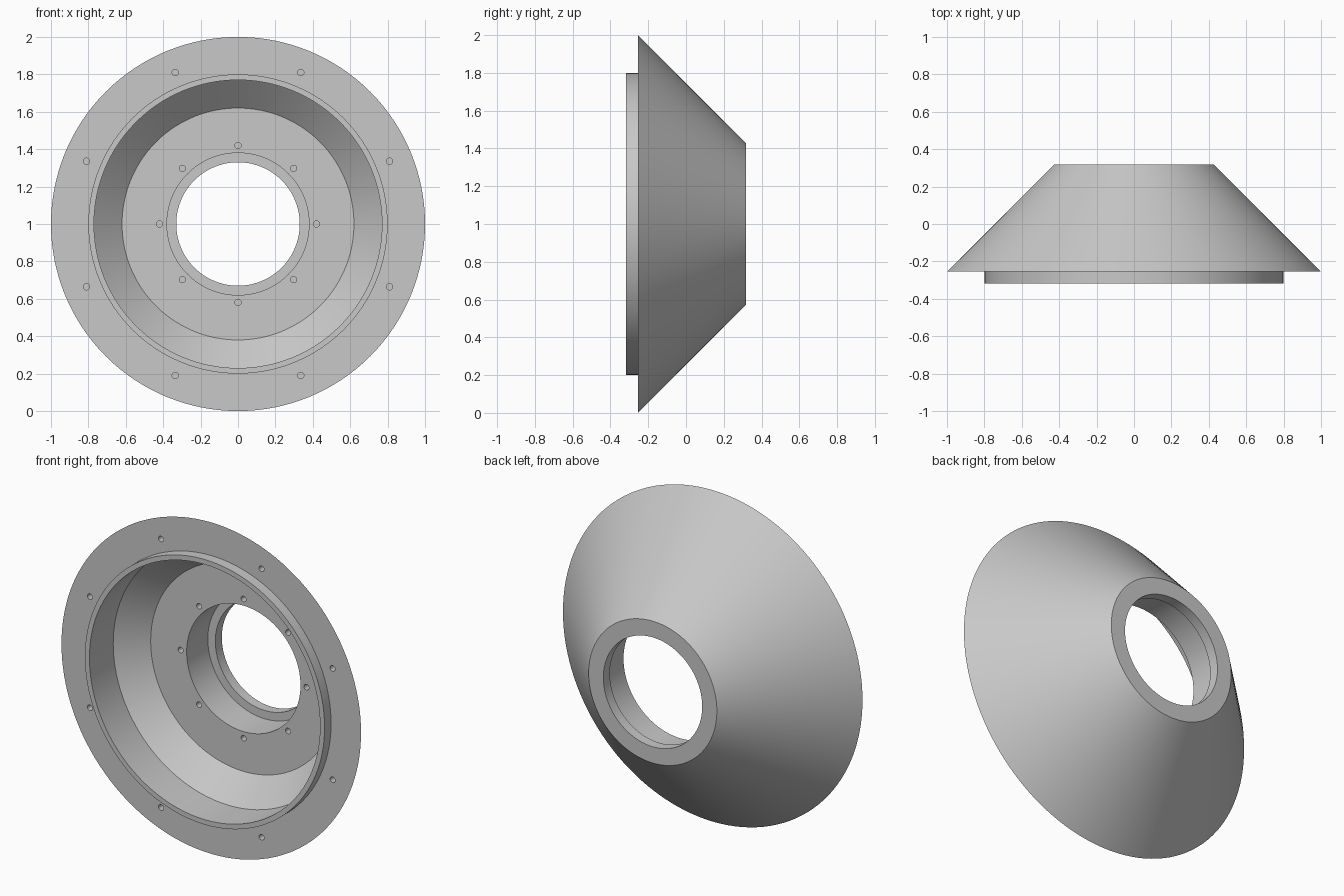
import bpy, bmesh
from math import cos, sin, pi, radians
from mathutils import Matrix, Vector

if "Cube" in bpy.data.objects:
    bpy.data.objects.remove(bpy.data.objects["Cube"], do_unlink=True)

SEGMENTS = 128
CENTRE_Z = 1.0
FLANGE_Y, FLOOR_Y = -0.255, 0.053
HOLE_RADIUS = 0.017

grey = bpy.data.materials.new("light_grey")
grey.use_nodes = True
colour = (0.58, 0.58, 0.58, 1)
grey.diffuse_color = colour
grey.node_tree.nodes["Principled BSDF"].inputs["Base Color"].default_value = colour


def make_object(name, bm):
    bmesh.ops.recalc_face_normals(bm, faces=bm.faces)
    mesh = bpy.data.meshes.new(name)
    bm.to_mesh(mesh)
    bm.free()
    mesh.materials.append(grey)
    obj = bpy.data.objects.new(name, mesh)
    bpy.context.collection.objects.link(obj)
    return obj


def revolve(name, profile):
    """Turn a closed (radius, y) profile around the front-to-back axis."""
    bm = bmesh.new()
    rings = []
    for i in range(SEGMENTS):
        a = 2 * pi * i / SEGMENTS
        rings.append([bm.verts.new((r * cos(a), y, CENTRE_Z + r * sin(a)))
                      for r, y in profile])
    count = len(profile)
    for i, ring in enumerate(rings):
        following = rings[(i + 1) % SEGMENTS]
        for j in range(count):
            k = (j + 1) % count
            bm.faces.new((ring[j], ring[k], following[k], following[j]))
    return make_object(name, bm)


def add_hole_circle(bm, radius, start_angle, face_y, depth):
    """Eight short pins that cut blind holes into a flat face."""
    margin = 0.02
    for i in range(8):
        a = start_angle + i * pi / 4
        place = Vector((radius * cos(a), face_y + (depth - margin) / 2,
                        CENTRE_Z + radius * sin(a)))
        bmesh.ops.create_cone(
            bm, cap_ends=True, segments=20, radius1=HOLE_RADIUS,
            radius2=HOLE_RADIUS, depth=depth + margin,
            matrix=Matrix.Translation(place) @ Matrix.Rotation(pi / 2, 4, "X"))


# Conical housing with front spigot, stepped cavity, bore and rear lip
housing = revolve("conical_housing", [
    (1.0, FLANGE_Y), (0.428, 0.317),       # outer cone
    (0.33, 0.317), (0.33, 0.255),          # rear lip
    (0.38, 0.255), (0.38, FLOOR_Y),        # bore
    (0.62, FLOOR_Y), (0.77, -0.09),        # floor and inner cone
    (0.77, -0.317), (0.80, -0.317),        # spigot rim
    (0.80, FLANGE_Y),
])

# Blind screw holes in the flange and in the cavity floor
pins = bmesh.new()
add_hole_circle(pins, 0.877, radians(22.5), FLANGE_Y, 0.07)
add_hole_circle(pins, 0.42, 0, FLOOR_Y, 0.1)
cutter = make_object("screw_hole_cutter", pins)
cutter.hide_render = True

cut = housing.modifiers.new("screw_holes", "BOOLEAN")
cut.operation = "DIFFERENCE"
cut.solver = "EXACT"
cut.object = cutter

bpy.ops.object.select_all(action="DESELECT")
housing.select_set(True)
bpy.context.view_layer.objects.active = housing
bpy.ops.object.modifier_apply(modifier=cut.name)
bpy.data.objects.remove(cutter, do_unlink=True)
bpy.ops.object.shade_smooth_by_angle(angle=radians(30))
